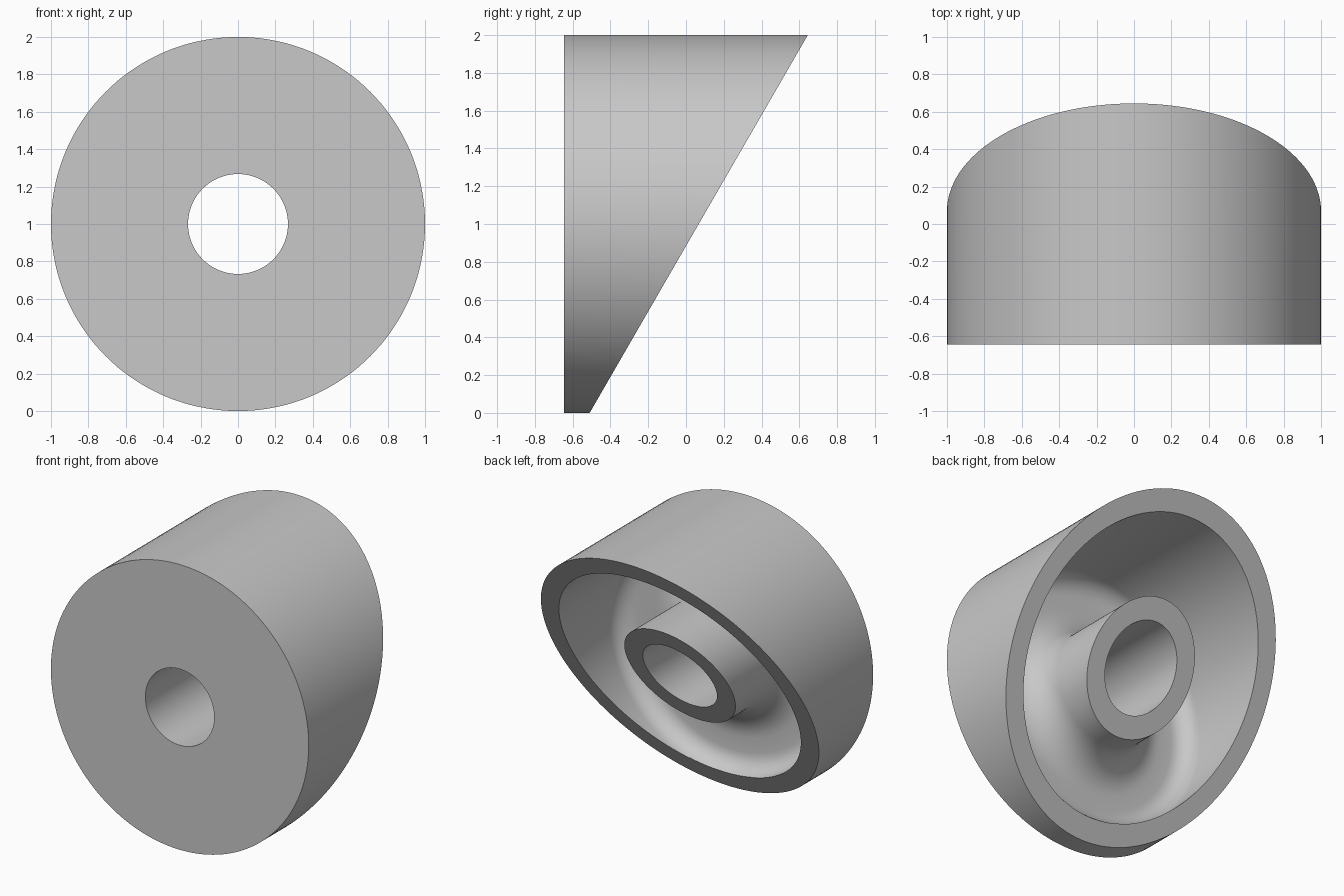
import bpy, bmesh, math

if "Cube" in bpy.data.objects:
    bpy.data.objects.remove(bpy.data.objects["Cube"])

SEGMENTS = 144
FRONT = -0.645
R_OUT, R_WALL, R_HUB, R_HOLE = 1.0, 0.87, 0.40, 0.267
FLOOR = -0.52
SLOPE = math.tan(math.radians(30))


def slant(z):
    """Depth of the slanted back plane at height z."""
    return -0.51 + SLOPE * z


def fillet(cr, radius, a0, a1, steps):
    """Quarter-round points resting on the cavity floor."""
    cy = FLOOR + radius
    pts = []
    for i in range(steps + 1):
        a = math.radians(a0 + (a1 - a0) * i / steps)
        pts.append((cr + radius * math.cos(a), cy + radius * math.sin(a)))
    return pts


# Closed section (radius, depth); depth None means on the slanted plane
section = [(R_HOLE, FRONT), (R_OUT, FRONT), (R_OUT, None), (R_WALL, None)]
section += fillet(R_WALL - 0.13, 0.13, 0, -90, 8)          # outer wall to floor
section += fillet(R_HUB + 0.24, 0.24, -90, -180, 12)       # floor to hub
section += [(R_HUB, None), (R_HOLE, None)]

# Revolve the section about the y axis
bm = bmesh.new()
rings = []
for r, y in section:
    ring = []
    for i in range(SEGMENTS):
        a = 2 * math.pi * i / SEGMENTS
        z = 1 + r * math.sin(a)
        depth = slant(z) if y is None else min(y, slant(z))
        ring.append(bm.verts.new((r * math.cos(a), depth, z)))
    rings.append(ring)
for k, ring in enumerate(rings):
    nxt = rings[(k + 1) % len(rings)]
    for i in range(SEGMENTS):
        j = (i + 1) % SEGMENTS
        bm.faces.new((ring[i], ring[j], nxt[j], nxt[i]))
bmesh.ops.remove_doubles(bm, verts=bm.verts, dist=1e-5)
bmesh.ops.recalc_face_normals(bm, faces=bm.faces)

mesh = bpy.data.meshes.new("slanted_spacer")
bm.to_mesh(mesh)
bm.free()

# Single plain grey
grey = bpy.data.materials.new("light_grey")
grey.diffuse_color = (0.58, 0.58, 0.58, 1)
grey.use_nodes = True
grey.node_tree.nodes["Principled BSDF"].inputs["Base Color"].default_value = grey.diffuse_color
mesh.materials.append(grey)

spacer = bpy.data.objects.new("slanted_spacer", mesh)
bpy.context.collection.objects.link(spacer)
bpy.context.view_layer.objects.active = spacer
spacer.select_set(True)
bpy.ops.object.shade_smooth_by_angle(angle=math.radians(30))
